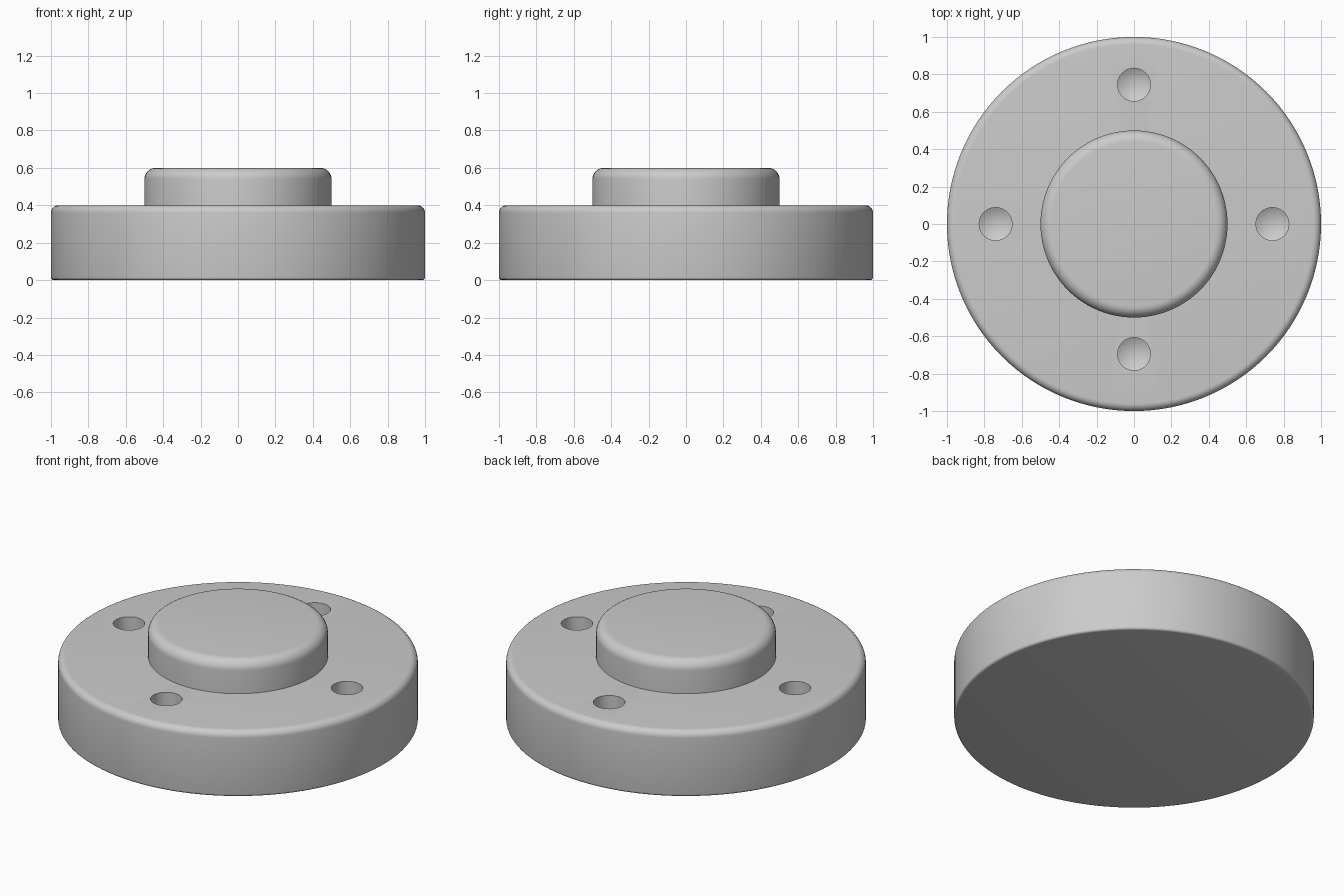
import bpy, bmesh
from math import pi, sin, cos, radians
from mathutils import Vector

cube = bpy.data.objects.get("Cube")
if cube:
    bpy.data.objects.remove(cube, do_unlink=True)

grey = bpy.data.materials.new("light_grey")
grey.use_nodes = True
colour = (0.6, 0.6, 0.6, 1)
grey.diffuse_color = colour
grey.node_tree.nodes["Principled BSDF"].inputs["Base Color"].default_value = colour


def fillet(radius, z, r, start, steps=8):
    """Quarter-round points about a corner centre, in (radius, z)."""
    angles = [radians(start) + pi / 2 * i / steps for i in range(steps + 1)]
    return [(radius + r * cos(a), z + r * sin(a)) for a in angles]


def lathe(name, profile, sides, location=(0, 0, 0)):
    """Revolve an axis-to-axis profile around z."""
    bm = bmesh.new()
    verts = [bm.verts.new((r, 0, z)) for r, z in profile]
    edges = [bm.edges.new(pair) for pair in zip(verts, verts[1:])]
    bmesh.ops.spin(bm, geom=verts + edges, cent=(0, 0, 0), axis=(0, 0, 1),
                   angle=2 * pi, steps=sides)
    bmesh.ops.remove_doubles(bm, verts=bm.verts, dist=0.0001)
    bmesh.ops.recalc_face_normals(bm, faces=bm.faces)
    mesh = bpy.data.meshes.new(name)
    bm.to_mesh(mesh)
    bm.free()
    mesh.materials.append(grey)
    obj = bpy.data.objects.new(name, mesh)
    obj.location = location
    bpy.context.collection.objects.link(obj)
    return obj


def activate(obj):
    bpy.ops.object.select_all(action='DESELECT')
    obj.select_set(True)
    bpy.context.view_layer.objects.active = obj


# Wide disc with a rounded top rim and a slightly eased bottom rim
disc = lathe("base_disc", [(0, 0)] + fillet(0.985, 0.015, 0.015, -90, 4)
             + fillet(0.96, 0.36, 0.04, 0) + [(0, 0.4)], 128)

# Raised centre boss, sunk slightly into the disc
boss = lathe("centre_boss", [(0, 0.39), (0.5, 0.39)]
             + fillet(0.44, 0.54, 0.06, 0) + [(0, 0.6)], 96)

# Four drilled holes with conical bottoms
drill = [(0, 0.15), (0.088, 0.2), (0.088, 0.5), (0, 0.5)]
for x, y in [(0.74, 0), (-0.74, 0), (0, 0.745), (0, -0.695)]:
    cutter = lathe("hole_cutter", drill, 32, (x, y, 0))
    cutter.hide_render = True
    activate(disc)
    cut = disc.modifiers.new("hole", 'BOOLEAN')
    cut.operation = 'DIFFERENCE'
    cut.solver = 'EXACT'
    cut.object = cutter
    bpy.context.view_layer.update()
    bpy.ops.object.modifier_apply(modifier=cut.name)
    bpy.data.objects.remove(cutter, do_unlink=True)

for part in (disc, boss):
    activate(part)
    bpy.ops.object.shade_smooth_by_angle(angle=radians(30))
